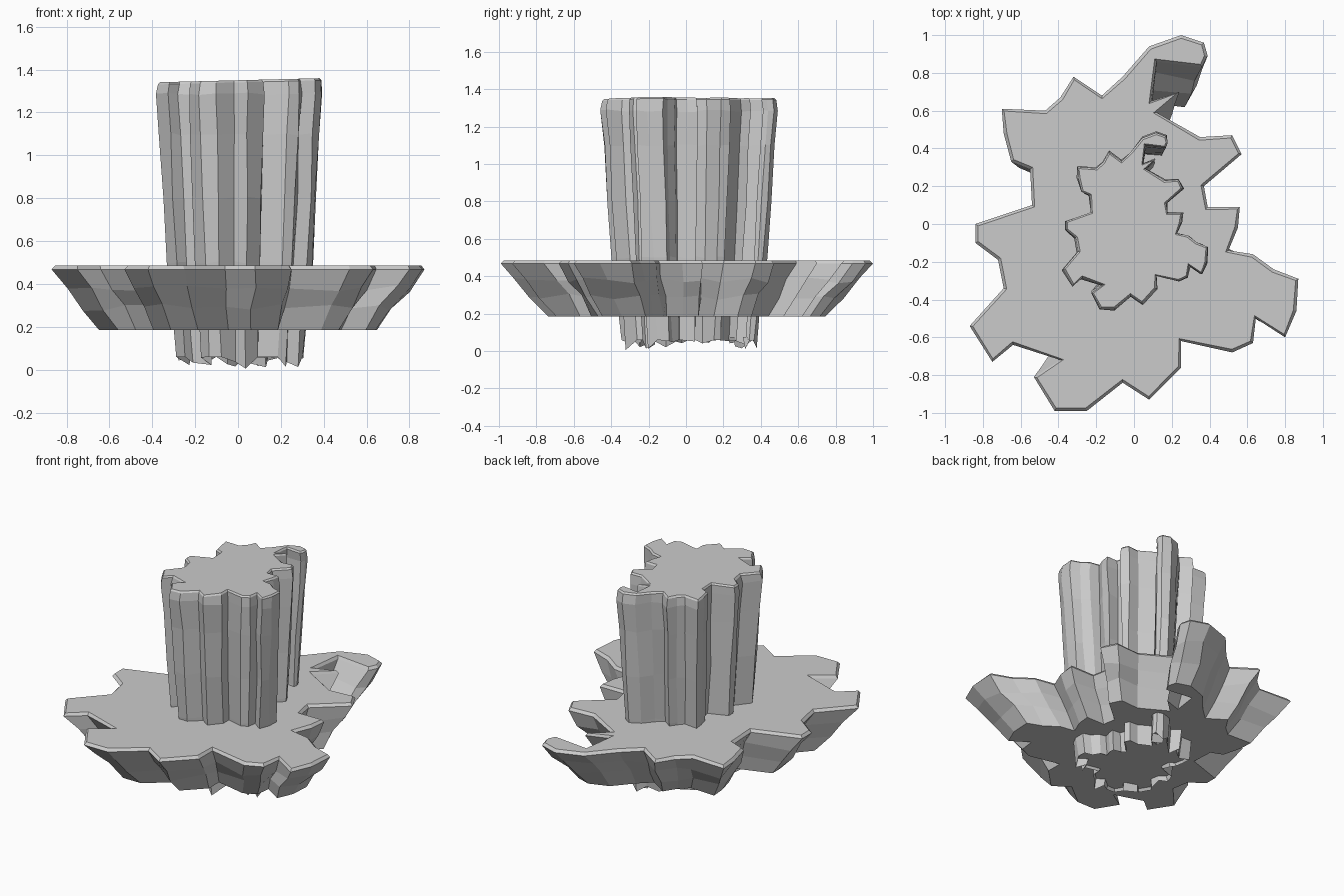
import bpy, bmesh, random

if "Cube" in bpy.data.objects:
    bpy.data.objects.remove(bpy.data.objects["Cube"])

random.seed(7)

# Shared craggy outline, clockwise seen from above
OUTLINE = [
    (-.70, .61), (-.47, .60), (-.39, .67), (-.32, .78), (-.17, .68), (-.06, .78),
    (.08, .94), (.25, 1.0), (.37, .96), (.39, .89), (.36, .83), (.12, .86),
    (.09, .65), (.24, .70), (.12, .59), (.35, .46), (.52, .47), (.57, .37),
    (.37, .20), (.39, .09), (.56, .09), (.55, -.02), (.50, -.14), (.63, -.16),
    (.74, -.24), (.87, -.29), (.86, -.46), (.80, -.60), (.645, -.50), (.63, -.63),
    (.52, -.68), (.25, -.62), (.25, -.76), (.08, -.93), (-.06, -.84), (-.25, -.99),
    (-.42, -.99), (-.53, -.81), (-.39, -.72), (-.64, -.64), (-.75, -.73),
    (-.87, -.54), (-.69, -.34), (-.72, -.19), (-.84, -.10), (-.84, 0), (-.54, .10),
    (-.55, .29), (-.65, .33), (-.69, .48)]
SPIKE = 33   # lowest point of the stem


def craggy_loft(name, rings, size, offset, jitter, bevel, tilt=0, ragged=False):
    """Loft the outline through (z, scale) rings, with a bevelled flat cap."""
    bm = bmesh.new()
    n = len(OUTLINE)
    loops = []
    for k, (z, s) in enumerate(rings):
        inner = 0 < k < len(rings) - 1
        loop = []
        for i, (x, y) in enumerate(OUTLINE):
            px = x * size[0] * s + offset[0]
            py = y * size[1] * s + offset[1]
            pz = z
            if inner:
                px += random.uniform(-jitter, jitter)
                py += random.uniform(-jitter, jitter)
                pz += random.uniform(-1.5, 1.5) * jitter
            elif k:
                pz += tilt * px
            elif ragged:
                pz = 0.005 if i == SPIKE else z - 0.05 * random.random() ** 3
            loop.append(bm.verts.new((px, py, pz)))
        loops.append(loop)
    for a, b in zip(loops, loops[1:]):
        for i in range(n):
            j = (i + 1) % n
            bm.faces.new((a[j], a[i], b[i], b[j]))
    # underside
    under = loops[0]
    if ragged:
        under = [bm.verts.new((v.co.x * .96, v.co.y * .96, rings[0][0] + .015))
                 for v in loops[0]]
        for i in range(n):
            j = (i + 1) % n
            bm.faces.new((loops[0][i], loops[0][j], under[j], under[i]))
    bm.faces.new(under)
    # bevelled top
    top = bm.faces.new(loops[-1][::-1])
    bm.normal_update()
    bmesh.ops.inset_region(bm, faces=[top], thickness=bevel, use_even_offset=False)
    for v in top.verts:
        v.co.z += bevel
    bmesh.ops.recalc_face_normals(bm, faces=bm.faces)
    me = bpy.data.meshes.new(name)
    bm.to_mesh(me)
    bm.free()
    ob = bpy.data.objects.new(name, me)
    bpy.context.collection.objects.link(ob)
    return ob


# Wide rock shelf, tapering downward
craggy_loft("rock_shelf",
            [(.185, .745), (.29, .835), (.38, .92), (.468, 1.0)],
            (1, 1), (0, 0), .012, .017)

# Tall fluted stem passing through the shelf
craggy_loft("rock_stem",
            [(.06, .765), (.20, .80), (.50, .875), (.80, .925), (1.10, .965),
             (1.285, 1.0), (1.34, .985)],
            (.445, .475), (.008, .015), .005, .01, tilt=.025, ragged=True)
